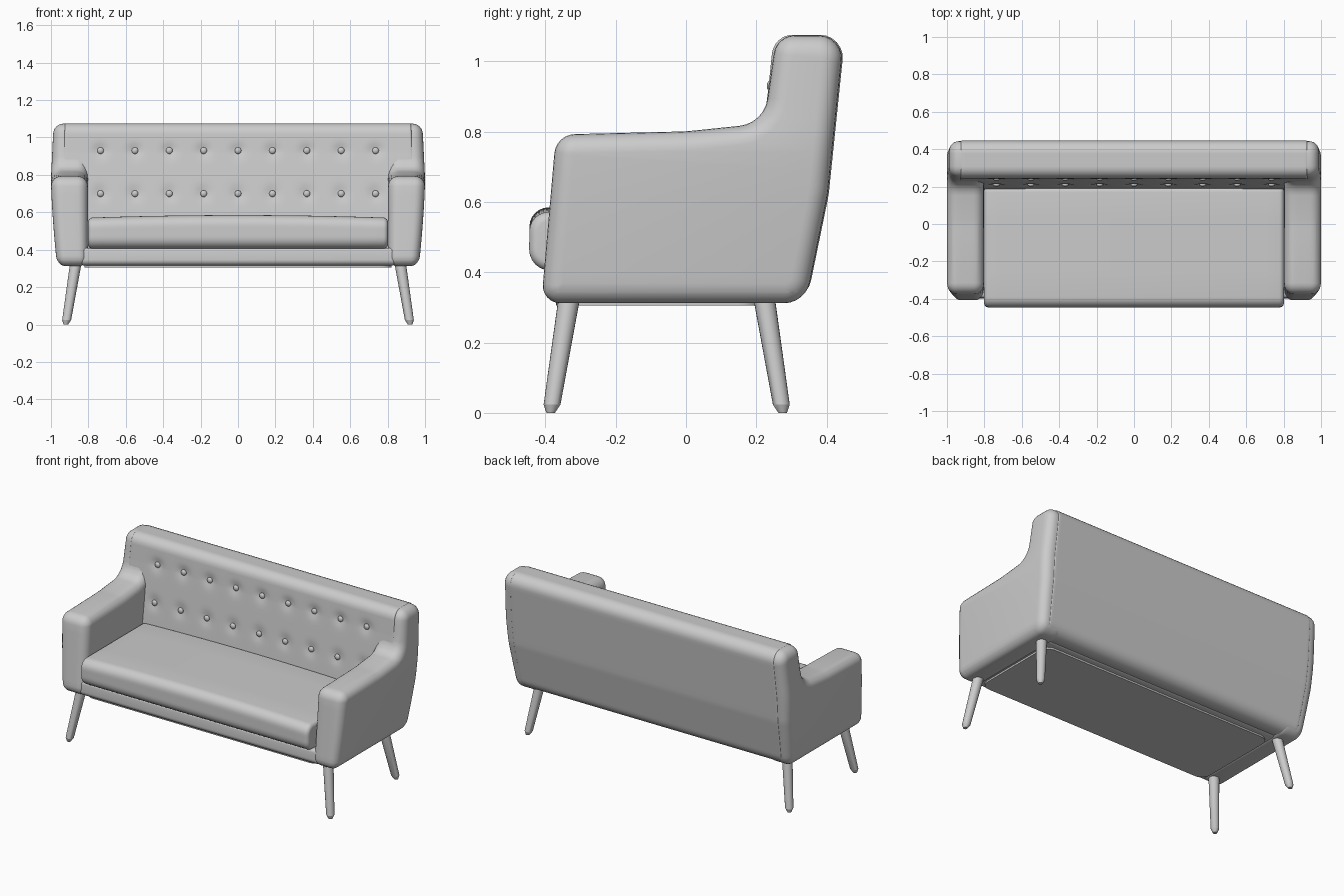
import bpy, bmesh, math
from mathutils import Vector

if "Cube" in bpy.data.objects:
    bpy.data.objects.remove(bpy.data.objects["Cube"])

BUTTON_X = [-0.735 + 0.1838 * i for i in range(9)]
BUTTON_Z = (0.70, 0.93)


def outline(corners, d, sub, arc=6):
    """Counter-clockwise (y, z, radius) corners -> inset, filleted point loop."""
    pts = [Vector(c[:2]) for c in corners]
    n = len(pts)
    edges = [(pts[(i + 1) % n] - pts[i]).normalized() for i in range(n)]
    arcs = []
    shifted = []
    for i in range(n):
        e0, e1 = edges[i - 1], edges[i]
        n0, n1 = Vector((-e0.y, e0.x)), Vector((-e1.y, e1.x))
        shifted.append(pts[i] + (n0 + n1) * (d / (1 + n0.dot(n1))))
    for i in range(n):
        e0, e1 = edges[i - 1], edges[i]
        turn = math.atan2(e0.x * e1.y - e0.y * e1.x, e0.dot(e1))
        s = 1 if turn > 0 else -1
        r = max(corners[i][2] - s * d, 0.004)
        start = shifted[i] - e0 * (r * math.tan(abs(turn) / 2))
        normal = Vector((-e0.y, e0.x)) * s
        centre = start + normal * r
        arc_pts = []
        for k in range(arc + 1):
            a = turn * k / arc
            v = -normal * r
            arc_pts.append(centre + Vector((v.x * math.cos(a) - v.y * math.sin(a),
                                            v.x * math.sin(a) + v.y * math.cos(a))))
        arcs.append(arc_pts)
    loop = []
    for i in range(n):
        loop += arcs[i]
        a, b = arcs[i][-1], arcs[(i + 1) % n][0]
        loop += [a.lerp(b, k / sub) for k in range(1, sub)]
    return loop


def finish(bm, name, mirror_x=False, angle=40):
    bmesh.ops.recalc_face_normals(bm, faces=bm.faces)
    me = bpy.data.meshes.new(name)
    bm.to_mesh(me)
    bm.free()
    ob = bpy.data.objects.new(name, me)
    bpy.context.collection.objects.link(ob)
    bpy.ops.object.select_all(action='DESELECT')
    ob.select_set(True)
    bpy.context.view_layer.objects.active = ob
    bpy.ops.object.shade_smooth_by_angle(angle=math.radians(angle))
    if mirror_x:
        m = ob.modifiers.new("mirror", 'MIRROR')
        m.use_axis[0] = True
        m.use_clip = False
        m.merge_threshold = 0.0
    return ob


def upholstery(name, corners, x0, x1, round_r, segs=1, sub=1, warp=None,
               cuts=0, mirror_x=False):
    """Extrude a side outline along x with rounded ends, then warp it softly."""
    steps = 6
    ends = [(round_r * (1 - math.sin(a)), round_r * (1 - math.cos(a)))
            for a in (math.pi / 2 * k / steps for k in range(steps + 1))]
    rings = [(x0 + dx, d) for d, dx in ends]
    lo, hi = x0 + round_r, x1 - round_r
    rings += [(lo + (hi - lo) * k / segs, 0) for k in range(1, segs)]
    rings += [(x1 - dx, d) for d, dx in reversed(ends)]
    bm = bmesh.new()
    loops = [[bm.verts.new((x, p.x, p.y)) for p in outline(corners, d, sub)]
             for x, d in rings]
    for a, b in zip(loops, loops[1:]):
        for i in range(len(a)):
            j = (i + 1) % len(a)
            bm.faces.new((a[i], a[j], b[j], b[i]))
    bm.faces.new(loops[0])
    bm.faces.new(loops[-1])
    for k in range(cuts):
        bmesh.ops.bisect_plane(bm, geom=bm.verts[:] + bm.edges[:] + bm.faces[:],
                               plane_co=(0, 0, 0.343 + k * 0.7 / cuts), plane_no=(0, 0, 1))
    if warp:
        for v in bm.verts:
            warp(v.co)
    return finish(bm, name, mirror_x)


# Outer sides lean inward towards the floor and slightly at the top
def lean(co):
    t = min(max((abs(co.x) - 0.8) / 0.2, 0), 1)
    if co.z < 0.78:
        s = 0.032 * ((0.78 - co.z) / 0.46) ** 1.5
    else:
        s = 0.014 * (co.z - 0.78) / 0.29
    co.x -= math.copysign(s * t, co.x)


def tuft(co):
    lean(co)
    if co.y < 0.27 and 0.6 < co.z < 1.04:
        for bx in BUTTON_X:
            for bz in BUTTON_Z:
                q = ((co.x - bx) ** 2 + (co.z - bz) ** 2) / 0.035 ** 2
                co.y += 0.012 * math.exp(-q)


def crown(co):
    if co.z > 0.5:
        co.z += 0.014 * (1 - (co.x / 0.8) ** 2)


# Side panels: arm sweeping up into the back wing
upholstery("arm_side", [(-0.412, 0.312, 0.05), (0.34, 0.312, 0.075), (0.403, 0.62, 0.4),
                        (0.45, 1.074, 0.065), (0.258, 1.074, 0.06), (0.222, 0.824, 0.09),
                        (0.0, 0.801, 0.6), (-0.37, 0.792, 0.06)],
           0.803, 1.0, 0.055, segs=3, warp=lean, cuts=14, mirror_x=True)

# Buttoned backrest
upholstery("backrest", [(0.18, 0.33, 0.02), (0.342, 0.309, 0.075), (0.406, 0.62, 0.4),
                        (0.453, 1.076, 0.065), (0.25, 1.076, 0.06), (0.234, 0.92, 0.5),
                        (0.187, 0.56, 0.3)],
           -0.935, 0.935, 0.008, segs=110, sub=16, warp=tuft)

# Seat cushion and base rail
upholstery("seat_cushion", [(-0.447, 0.405, 0.06), (0.2, 0.405, 0.03), (0.2, 0.571, 0.03),
                            (-0.445, 0.571, 0.055)],
           -0.802, 0.802, 0.025, segs=24, sub=4, warp=crown)
upholstery("base_rail", [(-0.4, 0.316, 0.03), (0.26, 0.316, 0.03), (0.26, 0.41, 0.02),
                         (-0.395, 0.41, 0.02)], -0.84, 0.84, 0.015)

# Underside panel with rounded corners
bm = bmesh.new()
bmesh.ops.create_cube(bm, size=1)
for v in bm.verts:
    v.co = Vector((v.co.x * 1.64, v.co.y * 0.58 - 0.08, v.co.z * 0.02 + 0.315))
upright = [e for e in bm.edges if abs(e.verts[0].co.z - e.verts[1].co.z) > 0.01]
bmesh.ops.bevel(bm, geom=upright, offset=0.06, segments=6, affect='EDGES', profile=0.5)
finish(bm, "underside_panel")


# Splayed tapered legs with chamfered feet
def leg(name, top, foot):
    top, foot = Vector(top), Vector(foot)
    bm = bmesh.new()
    n = 20
    rings = []
    for t, r in ((0, 0.012), (0.07, 0.024), (1, 0.031)):
        c = foot.lerp(top, t)
        rings.append([bm.verts.new((c.x + r * math.cos(2 * math.pi * k / n),
                                    c.y + r * math.sin(2 * math.pi * k / n), c.z))
                      for k in range(n)])
    for a, b in zip(rings, rings[1:]):
        for k in range(n):
            bm.faces.new((a[k], a[(k + 1) % n], b[(k + 1) % n], b[k]))
    bm.faces.new(rings[0])
    bm.faces.new(rings[-1])
    finish(bm, name, mirror_x=True, angle=25)


leg("front_leg", (0.866, -0.331, 0.335), (0.92, -0.385, 0))
leg("back_leg", (0.866, 0.221, 0.335), (0.92, 0.275, 0))

# Upholstery buttons
bm = bmesh.new()
for bx in BUTTON_X:
    for bz, by in zip(BUTTON_Z, (0.211, 0.242)):
        made = bmesh.ops.create_uvsphere(bm, u_segments=14, v_segments=8, radius=0.018)
        for v in made["verts"]:
            v.co = Vector((v.co.x + bx, v.co.y * 0.65 + by, v.co.z + bz))
finish(bm, "back_buttons")
